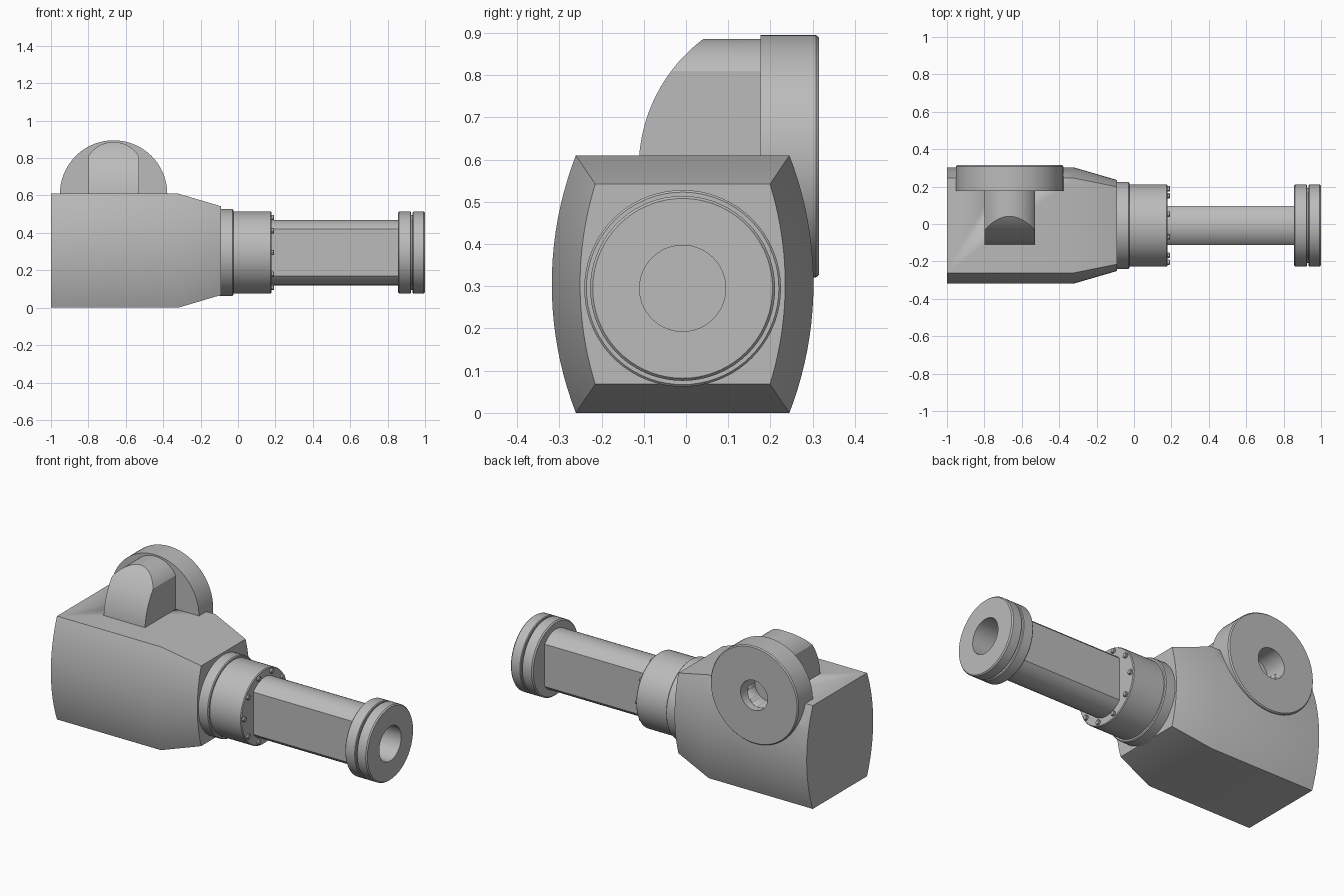
import bpy, bmesh, math
from mathutils import Vector

cube = bpy.data.objects.get("Cube")
if cube:
    bpy.data.objects.remove(cube, do_unlink=True)

grey = bpy.data.materials.new("machine_grey")
grey.use_nodes = True
GREY = (0.5, 0.5, 0.5, 1)
grey.diffuse_color = GREY
grey.node_tree.nodes["Principled BSDF"].inputs["Base Color"].default_value = GREY

CY, CZ = -0.008, 0.295       # main axis, along x
EX, EZ = -0.665, 0.608       # side boss axis, along y


def finish(name, bm, angle=30):
    bmesh.ops.remove_doubles(bm, verts=bm.verts, dist=1e-5)
    bmesh.ops.recalc_face_normals(bm, faces=bm.faces)
    mesh = bpy.data.meshes.new(name)
    bm.to_mesh(mesh)
    bm.free()
    mesh.materials.append(grey)
    obj = bpy.data.objects.new(name, mesh)
    bpy.context.collection.objects.link(obj)
    bpy.ops.object.select_all(action='DESELECT')
    obj.select_set(True)
    bpy.context.view_layer.objects.active = obj
    bpy.ops.object.shade_smooth_by_angle(angle=math.radians(angle))
    return obj


def loft(name, rings, angle=30):
    """Closed solid through rings that have equal point counts."""
    bm = bmesh.new()
    loops = [[bm.verts.new(p) for p in ring] for ring in rings]
    n = len(loops[0])
    for a, b in zip(loops, loops[1:]):
        for i in range(n):
            j = (i + 1) % n
            bm.faces.new((a[i], a[j], b[j], b[i]))
    bm.faces.new(loops[0])
    bm.faces.new(loops[-1])
    return finish(name, bm, angle)


def lathe(name, profile, origin, axis, steps=72):
    """Spin (distance along axis, radius) points around the axis."""
    bm = bmesh.new()
    side = Vector((0, 0, 1))
    verts = [bm.verts.new(Vector(origin) + axis * a + side * r) for a, r in profile]
    edges = [bm.edges.new(pair) for pair in zip(verts, verts[1:])]
    bmesh.ops.spin(bm, geom=verts + edges, cent=origin, axis=axis,
                   angle=math.tau, steps=steps, use_duplicate=False)
    return finish(name, bm)


def bow(half, rise, n):
    """Points (t, bulge) of a circular arc over -half..half."""
    radius = (half * half + rise * rise) / (2 * rise)
    span = math.asin(half / radius)
    return [(radius * math.sin(a), radius * math.cos(a) - radius + rise)
            for a in (span * (2 * i / n - 1) for i in range(n + 1))]


def bowed_box(x, cy, cz, half_y, half_z, rise):
    """Section at x whose two y sides bulge outward."""
    arc = bow(half_z, rise, 20)
    right = [(x, cy + half_y + b, cz + t) for t, b in arc]
    left = [(x, cy - half_y - b, cz - t) for t, b in arc]
    return right + left


X, Y = Vector((1, 0, 0)), Vector((0, 1, 0))

# Main housing, tapering toward the collar
full = (CY, 0.305, 0.253, 0.305, 0.057)
housing = loft("housing", [bowed_box(-1, *full), bowed_box(-0.32, *full),
                           bowed_box(-0.09, CY, 0.305, 0.207, 0.237, 0.036)])

# Opening through the housing behind the side boss
cutter = lathe("bore_cutter", [(0.18, 0), (0.18, 0.088), (0.5, 0.088), (0.5, 0)],
               (EX, 0, EZ), Y)
cutter.hide_render = True
cut = housing.modifiers.new("bore", 'BOOLEAN')
cut.operation = 'DIFFERENCE'
cut.solver = 'EXACT'
cut.object = cutter
bpy.context.view_layer.objects.active = housing
bpy.ops.object.modifier_apply(modifier=cut.name)
bpy.data.objects.remove(cutter, do_unlink=True)

# Collar and cylinder head
lathe("collar", [(-0.1, 0), (-0.1, 0.233), (-0.03, 0.233), (-0.025, 0.228), (-0.025, 0)],
      (0, CY, CZ), X)
lathe("cylinder_head", [(-0.03, 0), (-0.03, 0.219), (0.175, 0.219), (0.18, 0.215), (0.18, 0)],
      (0, CY, CZ), X)

# Ring of bolts
for i in range(10):
    a = math.tau * i / 10
    lathe(f"bolt_{i + 1}", [(0.175, 0), (0.175, 0.014), (0.19, 0.014), (0.193, 0.011), (0.193, 0)],
          (0, CY + 0.197 * math.cos(a), CZ + 0.197 * math.sin(a)), X, 12)

# Flat-sided arm with rounded top and bottom
section = bow(0.105, 0.05, 14)
outline = [(CY + t, CZ + 0.125 + b) for t, b in section]
outline += [(CY - t, CZ - 0.125 - b) for t, b in section]
loft("arm", [[(x, y, z) for y, z in outline] for x in (0.17, 0.86)])

# End flange with a groove and a bore
lathe("end_flange", [(0.855, 0), (0.855, 0.212), (0.862, 0.219), (0.921, 0.219), (0.925, 0.215),
                     (0.925, 0.2), (0.934, 0.2), (0.934, 0.215), (0.938, 0.219), (0.993, 0.219),
                     (1, 0.213), (1, 0.102), (0.86, 0.102), (0.86, 0)],
      (0, CY, CZ), X)

# Side boss with a bore
lathe("side_boss", [(0.176, 0.088), (0.176, 0.287), (0.308, 0.287), (0.315, 0.281),
                    (0.315, 0.088), (0.176, 0.088)], (EX, 0, EZ), Y)

# Rounded neck joining the boss to the housing
rings = []
crown = [(-t, b) for t, b in bow(0.135, 0.076, 24)][12:]
levels = [(0.135, 0.59 + 0.22 * i / 12) for i in range(12)]
levels += [(max(abs(t), 0.002), 0.81 + b) for t, b in reversed(crown)]
for w, z in levels:
    front = 0.27 - math.sqrt(0.382 ** 2 - (z - 0.58) ** 2)
    rings.append([(EX - w, front, z), (EX + w, front, z),
                  (EX + w, 0.18, z), (EX - w, 0.18, z)])
loft("neck", rings, 32)
